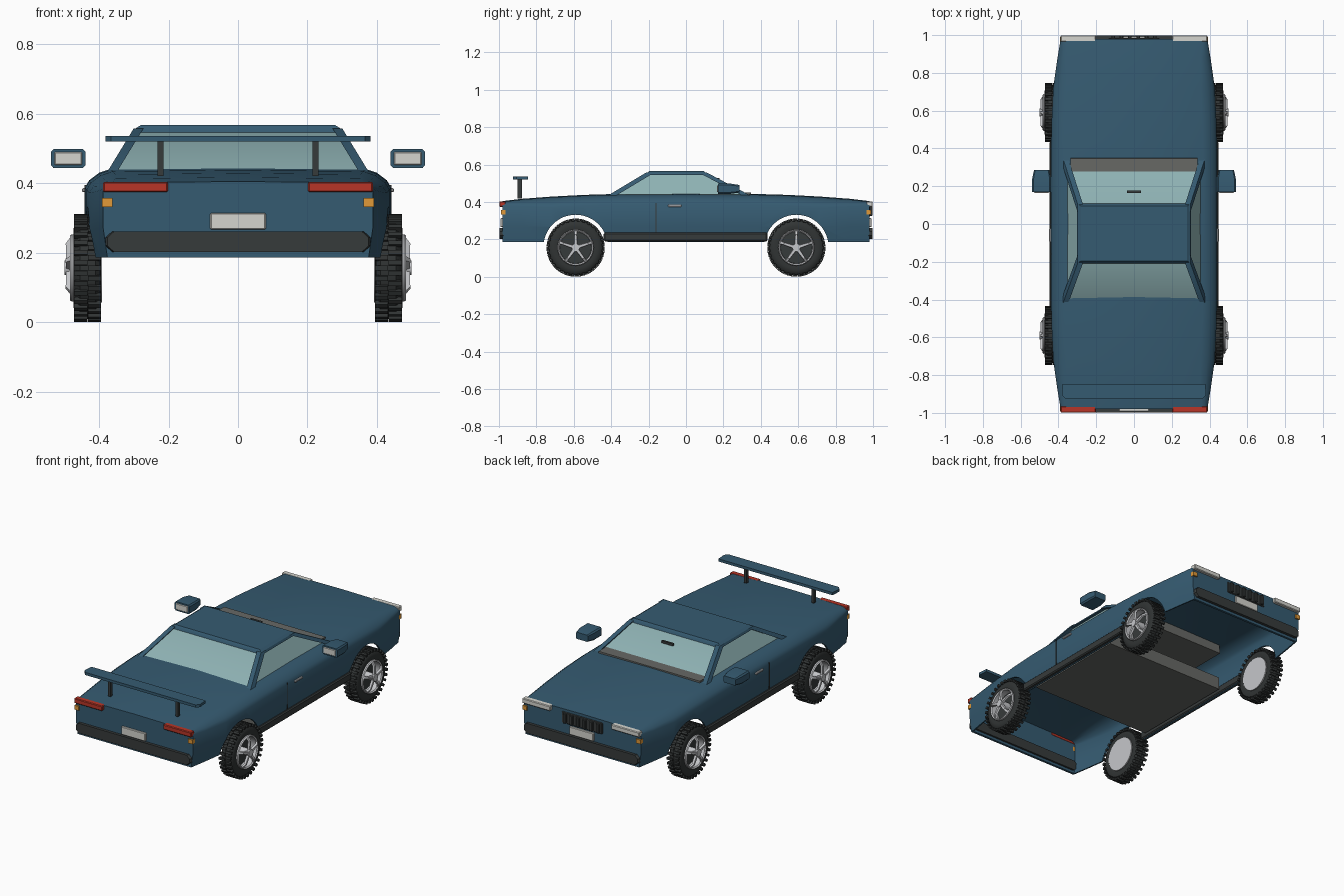
import bpy, bmesh, math
from mathutils import Vector, Matrix

if "Cube" in bpy.data.objects:
    bpy.data.objects.remove(bpy.data.objects["Cube"])


def material(name, r, g, b):
    m = bpy.data.materials.new(name)
    m.diffuse_color = (r, g, b, 1)
    m.use_nodes = True
    m.node_tree.nodes["Principled BSDF"].inputs["Base Color"].default_value = m.diffuse_color
    return m


BLUE = material("body_blue", 0.036, 0.104, 0.165)
GLASS = material("window_glass", 0.27, 0.44, 0.45)
DARK = material("trim_black", 0.037, 0.043, 0.043)
TYRE = material("rubber", 0.03, 0.034, 0.034)
SILVER = material("silver", 0.56, 0.57, 0.59)
GREY = material("interior_grey", 0.135, 0.14, 0.13)
RED = material("lamp_red", 0.48, 0.036, 0.02)
AMBER = material("lamp_amber", 0.75, 0.32, 0.04)
WHITE = material("lamp_white", 0.66, 0.66, 0.62)


def finish(name, bm, mat):
    bmesh.ops.recalc_face_normals(bm, faces=bm.faces[:])
    me = bpy.data.meshes.new(name)
    bm.to_mesh(me)
    bm.free()
    me.materials.append(mat)
    ob = bpy.data.objects.new(name, me)
    bpy.context.collection.objects.link(ob)
    return ob


def box(name, x, y, z, mat, bevel=0.0, segments=1):
    bm = bmesh.new()
    size = (x[1] - x[0], y[1] - y[0], z[1] - z[0])
    mid = ((x[0] + x[1]) / 2, (y[0] + y[1]) / 2, (z[0] + z[1]) / 2)
    bmesh.ops.create_cube(bm, size=1, matrix=Matrix.Translation(mid) @ Matrix.Diagonal((*size, 1)))
    if bevel:
        bmesh.ops.bevel(bm, geom=bm.edges[:], offset=bevel, segments=segments, affect='EDGES', profile=0.5)
    return finish(name, bm, mat)


def pair(name, x, y, z, mat, bevel=0.0):
    box(name + "_right", x, y, z, mat, bevel)
    box(name + "_left", (-x[1], -x[0]), y, z, mat, bevel)


def loft(name, rings, mat):
    bm = bmesh.new()
    rows = [[bm.verts.new(p) for p in ring] for ring in rings]
    n = len(rows[0])
    for a, b in zip(rows, rows[1:]):
        for i in range(n):
            bm.faces.new((a[i], a[(i + 1) % n], b[(i + 1) % n], b[i]))
    bm.faces.new(rows[0])
    bm.faces.new(rows[-1])
    return finish(name, bm, mat)


def rect(cx, cy, z, hx, hy):
    return [(cx - hx, cy - hy, z), (cx + hx, cy - hy, z), (cx + hx, cy + hy, z), (cx - hx, cy + hy, z)]


# Body shell: lofted cross-sections, hollowed from below, with wheel arches cut out
STATIONS = [(0.98, 0.388, 0.403), (0.88, 0.405, 0.415), (0.72, 0.428, 0.427), (0.55, 0.436, 0.436),
            (0.38, 0.44, 0.441), (0.0, 0.44, 0.444)]
STATIONS = [(-y, w, z) for y, w, z in STATIONS] + [s for s in reversed(STATIONS[:-1])]


def section(y, w, top, bottom):
    k = 0.35 if abs(y) > 0.95 else (0.7 if abs(y) > 0.8 else 1.0)
    half = [(w - 0.012, bottom), (w, 0.27), (w, top - 0.055 * k), (w - 0.012 * k, top - 0.035 * k),
            (w - 0.04 * k, top - 0.014 * k), (w - 0.075 * k, top - 0.002)]
    return [(x, y, z) for x, z in half] + [(0, y, top + 0.002)] + [(-x, y, z) for x, z in reversed(half)]


body = loft("body_shell", [section(y, w, t, 0.186) for y, w, t in STATIONS], BLUE)
cutters = [loft("hollow_cutter", [section(y * 0.986, w - 0.012, t - 0.012, 0.1) for y, w, t in STATIONS], BLUE)]
for y in (-0.59, 0.59):
    bm = bmesh.new()
    bmesh.ops.create_cone(bm, cap_ends=True, segments=48, radius1=0.172, radius2=0.172, depth=1.4,
                          matrix=Matrix.Translation((0, y, 0.16)) @ Matrix.Rotation(math.pi / 2, 4, 'Y'))
    cutters.append(finish("arch_cutter", bm, BLUE))
for c in cutters:
    mod = body.modifiers.new("cut", 'BOOLEAN')
    mod.operation, mod.solver, mod.object = 'DIFFERENCE', 'EXACT', c
bpy.context.view_layer.update()
shell = bpy.data.meshes.new_from_object(body.evaluated_get(bpy.context.evaluated_depsgraph_get()))
body.modifiers.clear()
body.data = shell
for c in cutters:
    bpy.data.objects.remove(c)

# Cabin: glass block, pillars, roof, dashboard and floor
loft("windows", [[(-0.355, -0.4, 0.435), (0.355, -0.4, 0.435), (0.355, 0.305, 0.435), (-0.355, 0.305, 0.435)],
                 rect(0, -0.05, 0.553, 0.28, 0.148)], GLASS)
loft("roof", [rect(0, -0.05, 0.544, 0.302, 0.16), rect(0, -0.05, 0.557, 0.296, 0.155),
              rect(0, -0.05, 0.567, 0.28, 0.145)], BLUE)
for s, side in ((1, "right"), (-1, "left")):
    for name, y0, y1 in (("front_pillar", 0.322, 0.088), ("rear_pillar", -0.395, -0.19)):
        loft(f"{name}_{side}", [rect(s * 0.361, y0, 0.435, 0.014, 0.022),
                                rect(s * 0.286, y1, 0.558, 0.014, 0.022)], BLUE)
loft("dashboard", [rect(0, 0.24, 0.375, 0.34, 0.11), rect(0, 0.24, 0.45, 0.335, 0.108)], GREY)
box("cabin_floor", (-0.4, 0.4), (-0.38, 0.27), (0.2, 0.275), GREY)
box("inner_mirror", (-0.037, 0.037), (0.165, 0.178), (0.515, 0.5285), DARK)

# Side trim: sills, door seams, handles, door mirrors
pair("sill", (0.415, 0.448), (-0.44, 0.435), (0.19, 0.236), DARK, 0.006)
pair("door_seam", (0.43, 0.4415), (-0.162, -0.157), (0.236, 0.395), DARK)
pair("door_handle", (0.43, 0.449), (-0.095, -0.025), (0.374, 0.386), SILVER, 0.003)
for s, side in ((1, "right"), (-1, "left")):
    bm = bmesh.new()
    rows = [(0.17, 0.05, 0.027), (0.24, 0.05, 0.027), (0.287, 0.04, 0.02)]
    rings = [[(s * 0.489 + a * hx, y, 0.471 + b * hz) for a, b in
              ((-1, -0.7), (-0.85, -1), (0.85, -1), (1, -0.7), (1, 0.7), (0.85, 1), (-0.85, 1), (-1, 0.7))]
             for y, hx, hz in rows]
    bm.free()
    loft(f"door_mirror_{side}", rings, BLUE)
    cx = s * 0.489
    box(f"mirror_glass_{side}", (cx - 0.04, cx + 0.04), (0.165, 0.172), (0.452, 0.49), WHITE, 0.003)

# Front and rear ends: bumpers, lamps and plates
for s, end, lamp in ((1, "front", WHITE), (-1, "rear", RED)):
    def span(a, b):
        return (a, b) if s > 0 else (-b, -a)
    outline = [(-0.382, 0.22), (-0.362, 0.202), (0.362, 0.202), (0.382, 0.22),
               (0.382, 0.243), (0.362, 0.261), (-0.362, 0.261), (-0.382, 0.243)]
    loft(f"{end}_bumper", [[(x * k, s * y, z) for x, z in outline]
                           for y, k in ((0.955, 1), (0.988, 1), (0.997, 0.985))], DARK)
    pair(f"{end}_lamp", (0.202, 0.388), span(0.965, 0.998), (0.374, 0.404), lamp, 0.004)
    pair(f"{end}_indicator", (0.362, 0.391), span(0.965, 0.99), (0.332, 0.357), AMBER)
    box(f"{end}_plate", (-0.08, 0.08), span(0.975, 0.992), (0.266, 0.314), WHITE, 0.003)

# Grille with upright bars
box("grille", (-0.135, 0.135), (0.972, 0.985), (0.32, 0.388), DARK, 0.004)
for i in range(6):
    x = -0.11 + i * 0.044
    box("grille_bar", (x - 0.01, x + 0.01), (0.98, 0.998), (0.325, 0.384), DARK, 0.004)

# Rear wing on two struts
outline = [(-0.382, -0.905), (-0.365, -0.924), (0.365, -0.924), (0.382, -0.905), (0.378, -0.846), (-0.378, -0.846)]
loft("wing", [[(x, y, z) for x, y in outline] for z in (0.52, 0.536)], BLUE)
pair("wing_strut", (0.215, 0.232), (-0.9, -0.878), (0.42, 0.525), DARK)


# Wheels: turned profiles about the axle, tread blocks, five spokes and hub
def lathe(name, profile, centre, s, mat, steps=40, closed=True):
    bm = bmesh.new()
    rows = []
    for k in range(steps):
        a = math.tau * k / steps
        rows.append([bm.verts.new((s * x, centre[0] + r * math.sin(a), centre[1] + r * math.cos(a)))
                     for x, r in profile])
    n = len(profile)
    for k in range(steps):
        a, b = rows[k], rows[(k + 1) % steps]
        for i in range(n if closed else n - 1):
            j = (i + 1) % n
            bm.faces.new((a[i], a[j], b[j], b[i]))
    bmesh.ops.remove_doubles(bm, verts=bm.verts[:], dist=1e-5)
    return finish(name, bm, mat)


def disc(name, x0, x1, r, c, s, mat):
    lathe(name, [(x0, 0), (x0, r), (x1, r), (x1, 0)], c, s, mat, closed=False)


for s in (1, -1):
    for y in (-0.59, 0.59):
        c = (y, 0.156)
        lathe("tyre", [(0.402, 0.09), (0.394, 0.115), (0.398, 0.136), (0.41, 0.147), (0.455, 0.147),
                       (0.467, 0.136), (0.473, 0.115), (0.467, 0.09)], c, s, TYRE)
        lathe("rim", [(0.4, 0.091), (0.478, 0.097), (0.484, 0.093), (0.478, 0.086), (0.43, 0.084)], c, s, SILVER)
        disc("brake_disc", 0.425, 0.435, 0.087, c, s, DARK)
        disc("inner_dish", 0.392, 0.402, 0.1, c, s, SILVER)
        disc("hub", 0.43, 0.5, 0.021, c, s, SILVER)
        bm = bmesh.new()
        for k in range(32):
            for x, shift in ((0.413, 0), (0.453, 0.5)):
                turn = Matrix.Rotation(math.tau * (k + shift) / 32, 4, 'X')
                m = Matrix.Translation((0, *c)) @ turn @ Matrix.Translation((s * x, 0, 0.148))
                bmesh.ops.create_cube(bm, size=1, matrix=m @ Matrix.Diagonal((0.038, 0.014, 0.015, 1)))
        finish("tread_blocks", bm, TYRE)
        for k in range(5):
            turn = Matrix.Translation((0, *c)) @ Matrix.Rotation(math.tau * k / 5, 4, 'X')
            rings = [[turn @ Vector((s * (x + dx), dy, r)) for dx, dy in
                      ((-0.006, -h), (0.006, -h * 0.7), (0.006, h * 0.7), (-0.006, h))]
                     for x, r, h in ((0.489, 0.012, 0.011), (0.49, 0.07, 0.008), (0.476, 0.09, 0.01))]
            loft("spoke", rings, SILVER)

# Smooth the rounded surfaces and keep creases sharp
for ob in bpy.context.scene.objects:
    ob.select_set(ob.type == 'MESH')
bpy.context.view_layer.objects.active = body
bpy.ops.object.shade_smooth_by_angle(angle=math.radians(32))
